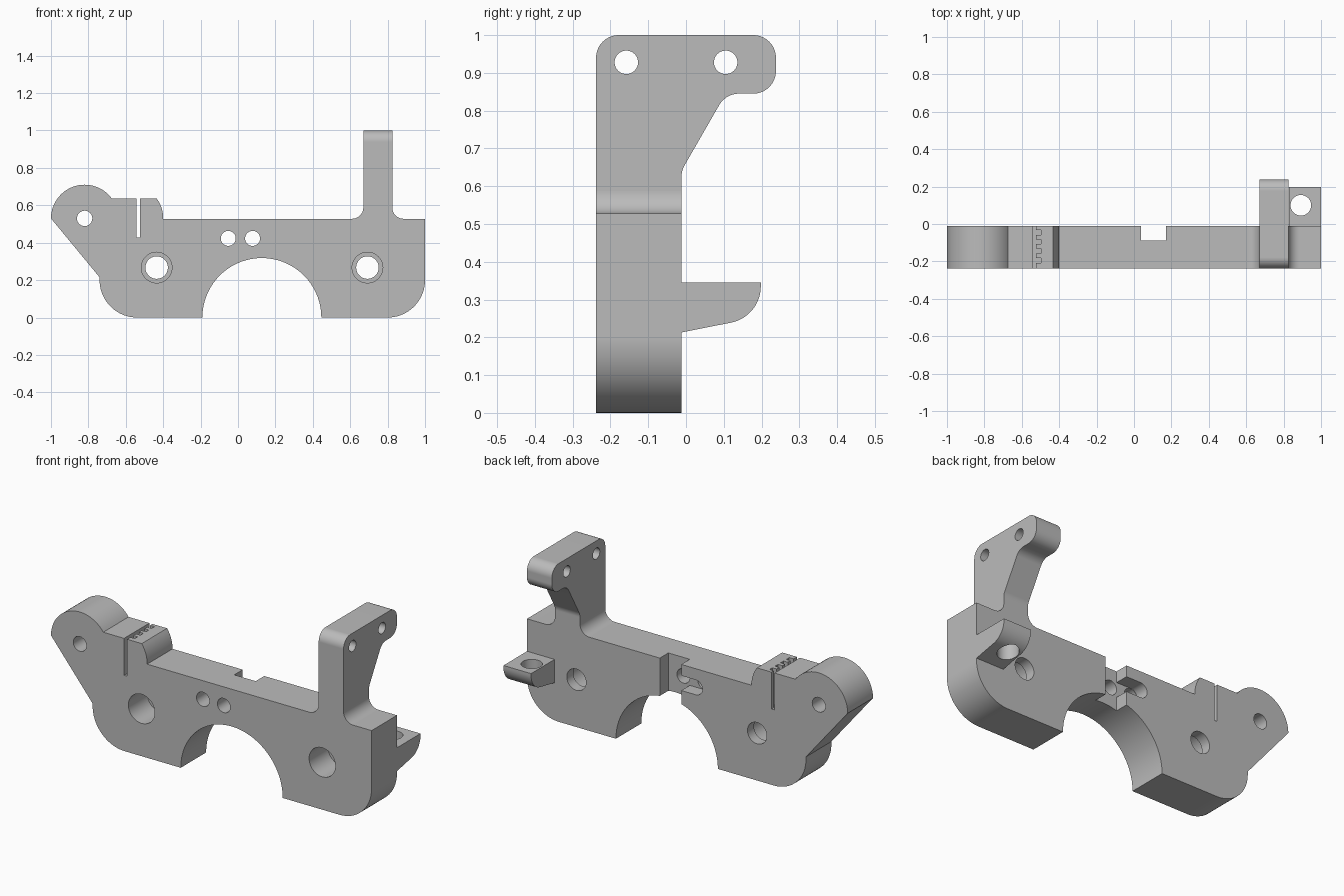
import bpy
import bmesh
from math import sin, cos, radians, ceil

if "Cube" in bpy.data.objects:
    bpy.data.objects.remove(bpy.data.objects["Cube"])

FRONT, BACK = -0.238, -0.012

grey = bpy.data.materials.new("plain grey")
grey.use_nodes = True
grey.diffuse_color = (0.5, 0.5, 0.5, 1)
grey.node_tree.nodes["Principled BSDF"].inputs["Base Color"].default_value = (0.5, 0.5, 0.5, 1)


def arc(u, w, r, a0, a1):
    """Points along an arc, angles in degrees."""
    n = max(2, ceil(abs(a1 - a0) / 5))
    angles = [radians(a0 + (a1 - a0) * i / n) for i in range(n + 1)]
    return [(u + r * cos(a), w + r * sin(a)) for a in angles]


def circle(u, w, r):
    return arc(u, w, r, 0, 360)[:-1]


def rect(u0, u1, w0, w1):
    return [(u0, w0), (u1, w0), (u1, w1), (u0, w1)]


def extrude(name, outline, axis, lo, hi):
    """Solid made by sweeping an outline along an axis."""
    place = {"x": lambda u, w, d: (d, u, w),
             "y": lambda u, w, d: (u, d, w),
             "z": lambda u, w, d: (u, w, d)}[axis]
    bm = bmesh.new()
    a = [bm.verts.new(place(u, w, lo)) for u, w in outline]
    b = [bm.verts.new(place(u, w, hi)) for u, w in outline]
    bm.faces.new(a)
    bm.faces.new(b[::-1])
    for i in range(len(a)):
        j = (i + 1) % len(a)
        bm.faces.new((a[i], b[i], b[j], a[j]))
    bmesh.ops.recalc_face_normals(bm, faces=bm.faces)
    mesh = bpy.data.meshes.new(name)
    bm.to_mesh(mesh)
    bm.free()
    mesh.materials.append(grey)
    obj = bpy.data.objects.new(name, mesh)
    bpy.context.collection.objects.link(obj)
    return obj


def cut(obj, outline, axis, lo, hi):
    """Subtract a swept outline and discard the cutter."""
    cutter = extrude("cutter", outline, axis, lo, hi)
    cutter.hide_render = True
    mod = obj.modifiers.new("cut", "BOOLEAN")
    mod.operation, mod.solver, mod.object = "DIFFERENCE", "EXACT", cutter
    bpy.context.view_layer.update()
    result = obj.evaluated_get(bpy.context.evaluated_depsgraph_get())
    mesh = bpy.data.meshes.new_from_object(result)
    obj.modifiers.clear()
    obj.data = mesh
    bpy.data.objects.remove(cutter)


def finish(obj):
    """Smooth curved walls, keep flat faces flat."""
    bpy.ops.object.select_all(action="DESELECT")
    obj.select_set(True)
    bpy.context.view_layer.objects.active = obj
    bpy.ops.object.shade_smooth_by_angle(angle=radians(25))
    mod = obj.modifiers.new("flat_normals", "WEIGHTED_NORMAL")
    mod.keep_sharp = True


# Main plate: rounded feet, ear, belt clamp block, arm root and arch
outline = (arc(-0.54, 0.2, 0.2, 270, 180) + [(-0.74, 0.215)]
           + arc(-0.82, 0.53, 0.18, 180, 35.7)
           + arc(-0.58, 0.53, 0.18, 35.7, 0) + [(-0.4, 0.528)]
           + arc(0.61, 0.588, 0.06, 270, 360)
           + arc(0.885, 0.588, 0.06, 180, 270) + [(1, 0.528)]
           + arc(0.8, 0.2, 0.2, 0, -90)
           + arc(0.1275, 0, 0.318, 0, 180))
plate = extrude("main_plate", outline, "y", FRONT, BACK)

# Through holes in the plate
for x, z, r in ((-0.82, 0.53, 0.041), (-0.052, 0.423, 0.04), (0.078, 0.423, 0.04),
                (-0.435, 0.267, 0.06), (0.692, 0.267, 0.06)):
    cut(plate, circle(x, z, r), "y", -0.4, 0.2)

# Deep counterbores from the front
for x in (-0.435, 0.692):
    cut(plate, circle(x, 0.267, 0.082), "y", -0.4, -0.07)

# Back notch with the side slot leading to the small hole
cut(plate, rect(0.038, 0.172, 0.2, 0.7), "y", -0.088, 0.1)
slot = arc(-0.052, 0.423, 0.042, 90, 270) + [(0.06, 0.381), (0.06, 0.465)]
cut(plate, slot, "y", -0.088, 0.1)

# Toothed belt slit
slit = [(-0.544, -0.4), (-0.525, -0.4)]
for i in range(4):
    y = -0.195 + 0.05 * i
    slit += [(-0.525, y - 0.013), (-0.498, y - 0.013),
             (-0.498, y + 0.013), (-0.525, y + 0.013)]
slit += [(-0.525, 0.1), (-0.544, 0.1)]
cut(plate, slit, "z", 0.427, 0.8)
finish(plate)

# Upright arm with an overhanging rounded head
outline = ([(FRONT, 0.588)] + arc(-0.178, 0.94, 0.06, 180, 90)
           + arc(0.178, 0.94, 0.06, 90, 0)
           + arc(0.178, 0.905, 0.06, 0, -90)
           + arc(0.14, 0.785, 0.06, 90, 150)
           + arc(0.048, 0.625, 0.06, 150, 180) + [(BACK, 0.588)])
arm = extrude("upright_arm", outline, "x", 0.67, 0.825)
for y in (-0.158, 0.105):
    cut(arm, circle(y, 0.928, 0.031), "x", 0.5, 1)
finish(arm)

# Rear tab with a vertical hole
outline = [(BACK, 0.213)] + arc(0.1, 0.335, 0.098, -77, 0) + [(0.198, 0.345), (BACK, 0.345)]
tab = extrude("rear_tab", outline, "x", 0.828, 1)
cut(tab, circle(0.892, 0.1, 0.055), "z", 0.1, 0.5)
finish(tab)
